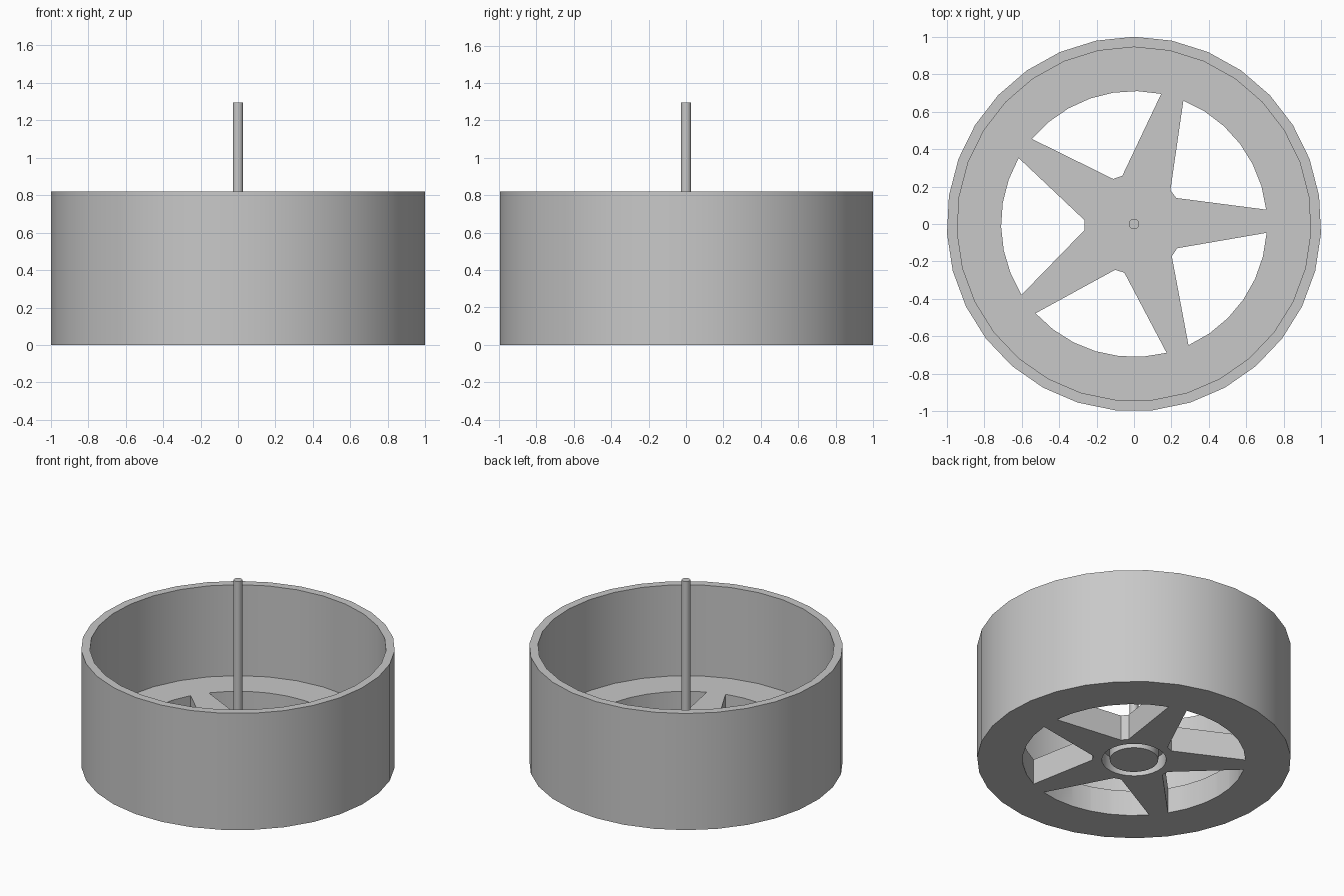
import bpy, bmesh
from math import cos, sin, pi, radians
from mathutils import Vector

if "Cube" in bpy.data.objects:
    bpy.data.objects.remove(bpy.data.objects["Cube"])

SIDES = 31
FLOOR = 0.18
RIM = 0.82

grey = bpy.data.materials.new("light_grey")
grey.use_nodes = True
colour = (0.58, 0.58, 0.58, 1)
grey.diffuse_color = colour
grey.node_tree.nodes["Principled BSDF"].inputs["Base Color"].default_value = colour


def finish(name, bm):
    bmesh.ops.recalc_face_normals(bm, faces=bm.faces)
    mesh = bpy.data.meshes.new(name)
    bm.to_mesh(mesh)
    bm.free()
    mesh.materials.append(grey)
    obj = bpy.data.objects.new(name, mesh)
    bpy.context.collection.objects.link(obj)
    return obj


def select(obj):
    bpy.ops.object.select_all(action='DESELECT')
    obj.select_set(True)
    bpy.context.view_layer.objects.active = obj


def lathe(name, profile, sides):
    """Spin a (radius, height) profile around the z axis."""
    bm = bmesh.new()
    verts = [bm.verts.new((0, r, z)) for r, z in profile]
    edges = [bm.edges.new(pair) for pair in zip(verts, verts[1:])]
    bmesh.ops.spin(bm, geom=verts + edges, cent=(0, 0, 0), axis=(0, 0, 1),
                   angle=2 * pi, steps=sides, use_duplicate=False)
    bmesh.ops.remove_doubles(bm, verts=bm.verts, dist=0.0005)
    return finish(name, bm)


def polar(r, degrees, z):
    return Vector((r * cos(radians(degrees)), r * sin(radians(degrees)), z))


# Drum: open wall, thick floor and a round groove under the hub
drum = lathe("drum", [(0, 0), (0.155, 0), (0.155, 0.1), (0.205, 0.1), (0.205, 0),
                      (1, 0), (1, RIM), (0.945, RIM), (0.945, FLOOR), (0, FLOOR)], SIDES)

# Five openings that leave the tapered spokes
bm = bmesh.new()
for k in range(5):
    mid = 37.2 + 72 * k
    outline = [polar(0.71, mid - 31 + 62 * i / 6, -0.1) for i in range(7)]
    outline += [polar(0.265, mid + 5.6, -0.1), polar(0.265, mid - 5.6, -0.1)]
    face = bm.faces.new([bm.verts.new(p) for p in outline])
    top = bmesh.ops.extrude_face_region(bm, geom=[face])["geom"]
    bmesh.ops.translate(bm, vec=(0, 0, 0.5),
                        verts=[v for v in top if isinstance(v, bmesh.types.BMVert)])
cutter = finish("opening_cutter", bm)
cutter.hide_render = True

select(drum)
cut = drum.modifiers.new("openings", 'BOOLEAN')
cut.operation = 'DIFFERENCE'
cut.solver = 'EXACT'
cut.object = cutter
bpy.ops.object.modifier_apply(modifier=cut.name)
bpy.data.objects.remove(cutter)

# Centre rod standing on the floor
rod = lathe("centre_rod", [(0, FLOOR - 0.02), (0.028, FLOOR - 0.02),
                           (0.028, 1.295), (0, 1.295)], 16)

for part in (drum, rod):
    select(part)
    bpy.ops.object.shade_smooth_by_angle(angle=radians(30))
